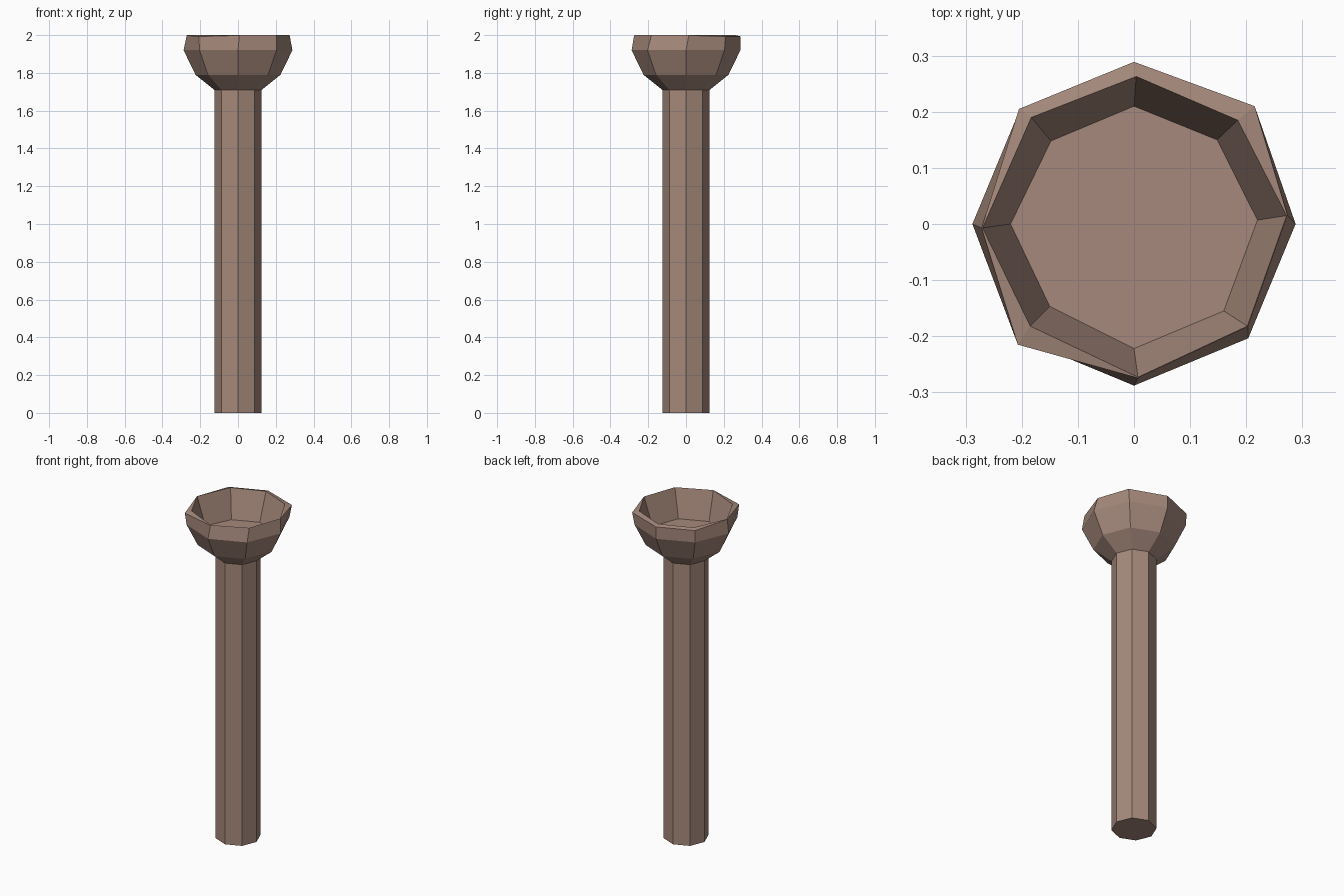
import bpy, bmesh, math

if "Cube" in bpy.data.objects:
    bpy.data.objects.remove(bpy.data.objects["Cube"])

clay = bpy.data.materials.new("dull_brown")
clay.diffuse_color = (0.38, 0.25, 0.20, 1)
clay.use_nodes = True
clay.node_tree.nodes["Principled BSDF"].inputs["Base Color"].default_value = clay.diffuse_color


def ring(r, z):
    """Regular octagon with a corner on the x axis."""
    return [(r * math.cos(i * math.pi / 4), r * math.sin(i * math.pi / 4), z)
            for i in range(8)]


def loft(name, rings, cap_first=False, cap_last=False):
    bm = bmesh.new()
    loops = [[bm.verts.new(p) for p in r] for r in rings]
    for a, b in zip(loops, loops[1:]):
        for i in range(8):
            j = (i + 1) % 8
            bm.faces.new((a[i], a[j], b[j], b[i]))
    if cap_first:
        bm.faces.new(loops[0][::-1])
    if cap_last:
        bm.faces.new(loops[-1])
    me = bpy.data.meshes.new(name)
    bm.to_mesh(me)
    bm.free()
    me.materials.append(clay)
    ob = bpy.data.objects.new(name, me)
    bpy.context.collection.objects.link(ob)
    return ob


# Straight octagonal shaft, open where the bowl continues it
loft("shaft", [ring(0.125, 0), ring(0.125, 1.71)], cap_first=True)

# Hollow bowl: slightly uneven inner lip and floor, counterclockwise from +x
lip_xy = [(.272, .015), (.185, .185), (.004, .263), (-.183, .19),
          (-.27, -.007), (-.185, -.182), (.007, -.273), (.202, -.182)]
floor_xy = [(.22, .007), (.148, .15), (0, .21), (-.148, .148),
            (-.22, 0), (-.15, -.147), (0, -.222), (.16, -.155)]
lip = [(x, y, 2.0) for x, y in lip_xy]
floor = [(x, y, 1.83) for x, y in floor_xy]

# Outer lip keeps its full width at these corners and is worn thin elsewhere
full = {1: (.215, .21), 2: (0, .289), 3: (-.205, .205), 5: (-.207, -.215)}
outer = [(*full[i], 1.993) if i in full else (x * 1.006, y * 1.006, 1.998)
         for i, (x, y) in enumerate(lip_xy)]

loft("bowl", [ring(0.125, 1.71), ring(0.225, 1.79), ring(0.288, 1.92),
              outer, lip, floor], cap_last=True)
